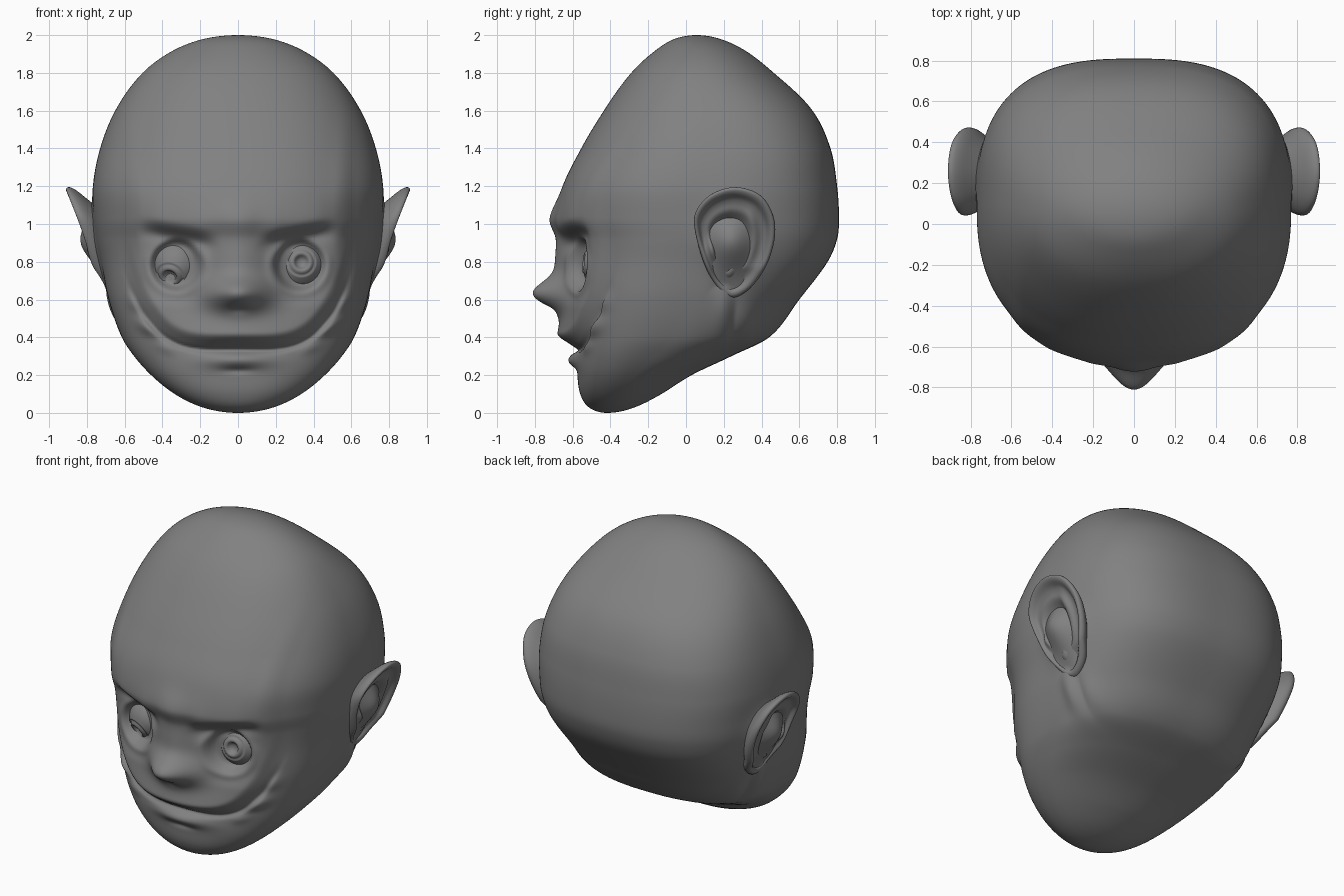
import bpy, bmesh, math
from math import exp, sin, cos, pi, sqrt
from mathutils import Vector

if "Cube" in bpy.data.objects:
    bpy.data.objects.remove(bpy.data.objects["Cube"])

# Dark clay grey
CLAY = bpy.data.materials.new("dark_grey")
CLAY.diffuse_color = (0.22, 0.22, 0.22, 1)
CLAY.use_nodes = True
CLAY.node_tree.nodes["Principled BSDF"].inputs["Base Color"].default_value = CLAY.diffuse_color


def smooth(a, b, v):
    t = max(0.0, min(1.0, (v - a) / (b - a)))
    return t * t * (3 - 2 * t)


def bump(v, centre, width):
    return exp(-((v - centre) / width) ** 2)


def spline(keys, rows, t):
    """Smooth interpolation of rows of values at increasing keys."""
    i = max(k for k in range(len(keys) - 1) if keys[k] <= t or k == 0)
    h = keys[i + 1] - keys[i]
    u = (t - keys[i]) / h

    def slope(k, c):
        a, b = max(k - 1, 0), min(k + 1, len(keys) - 1)
        return (rows[b][c] - rows[a][c]) / (keys[b] - keys[a])
    h00, h10 = 2*u**3 - 3*u*u + 1, u**3 - 2*u*u + u
    h01, h11 = 3*u*u - 2*u**3, u**3 - u*u
    return [h00 * rows[i][c] + h10 * h * slope(i, c) + h01 * rows[i+1][c] + h11 * h * slope(i+1, c)
            for c in range(len(rows[0]))]


def loft(name, rings, start=None, end=None):
    """Skin closed rings, with optional pole points at each end."""
    verts = [p for r in rings for p in r]
    n, m = len(rings[0]), len(rings)
    faces = [(i*n + j, i*n + (j+1) % n, (i+1)*n + (j+1) % n, (i+1)*n + j)
             for i in range(m - 1) for j in range(n)]
    for pole, base in ((start, 0), (end, (m-1)*n)):
        if pole is not None:
            verts.append(pole)
            faces += [(base + j, base + (j+1) % n, len(verts) - 1) for j in range(n)]
    me = bpy.data.meshes.new(name)
    me.from_pydata(verts, [], faces)
    bm = bmesh.new()
    bm.from_mesh(me)
    bmesh.ops.recalc_face_normals(bm, faces=bm.faces)
    bm.to_mesh(me)
    bm.free()
    me.polygons.foreach_set("use_smooth", [True] * len(me.polygons))
    me.materials.append(CLAY)
    ob = bpy.data.objects.new(name, me)
    bpy.context.collection.objects.link(ob)
    return ob


# Face relief: how far the face comes forward at (x, z)
def relief(x, z):
    ax = abs(x)
    # bridge and broad nose
    d = 0.10 * bump(x, 0, 0.18) * bump(z, 0.80, 0.2)
    d += 0.155 * bump(x, 0, 0.165) * bump(z, 0.63, 0.085)
    d -= 0.015 * bump(x, 0, 0.05) * bump(z, 0.55, 0.025)
    # wide muzzle ending in a smile crease
    zc = 0.335 + 3.2 * ax ** 4
    g = (z - zc) / sqrt(1 + (12.8 * ax ** 3) ** 2)
    fade = 1 - smooth(0.5, 0.63, ax)
    amp = 0.04 + 0.08 * bump(x, 0, 0.32)
    eye_gap = 1 - 0.8 * bump(ax, 0.33, 0.15) * smooth(0.55, 0.7, z)
    d += fade * amp * smooth(-0.01, 0.09, g) * exp(-(max(g, 0) / 0.27) ** 2) * eye_gap
    d -= fade * 0.018 * bump(g, -0.005, 0.014)
    # lumpy fold outside the crease
    lump = 1 + 0.6 * sin(45 * z)
    d += fade * 0.018 * lump * smooth(0.3, 0.45, ax) * bump(g, -0.035, 0.03)
    # lower lip
    d += 0.047 * bump(x, 0, 0.17) * bump(z, 0.28, 0.045)
    d -= 0.012 * bump(x, 0, 0.08) * bump(z, 0.225, 0.018)
    # brows
    h = z - (0.88 + 0.2 * ax)
    across = smooth(0.08, 0.22, ax) * (1 - smooth(0.4, 0.56, ax))
    d += 0.032 * across * smooth(-0.03, 0.07, h) * exp(-(max(h, 0) / 0.16) ** 2)
    d -= 0.025 * across * bump(h, -0.02, 0.045)
    d += 0.03 * bump(x, 0, 0.16) * bump(z, 1.03, 0.1)
    # eye sockets
    r = sqrt((ax - 0.325) ** 2 + (z - 0.785) ** 2)
    d -= 0.05 * (1 - smooth(0.1, 0.145, r))
    d += 0.01 * bump(r, 0.155, 0.022) * (1 - smooth(0.8, 0.9, z))
    return d


# Head: height, half width, front, back, front and back squareness
PROFILE = [
    (0, 0, -.42, -.42, 2, 2), (.03, .19, -.515, -.27, 2.1, 2), (.1, .335, -.56, -.13, 2.35, 2),
    (.2, .46, -.575, .03, 2.6, 2.2), (.3, .55, -.575, .24, 2.8, 2.4), (.4, .615, -.57, .44, 2.9, 2.5),
    (.6, .685, -.57, .60, 2.85, 2.6), (.8, .725, -.585, .75, 2.65, 2.7), (.92, .75, -.61, .80, 2.5, 2.7),
    (1.03, .763, -.665, .81, 2.35, 2.75), (1.2, .768, -.65, .80, 2.35, 2.75), (1.4, .73, -.555, .765, 2.3, 2.7),
    (1.6, .65, -.435, .67, 2.25, 2.5), (1.8, .505, -.29, .465, 2.15, 2.2), (1.92, .34, -.16, .31, 2, 2),
    (1.98, .18, -.06, .18, 2, 2), (2, 0, .055, .055, 2, 2)]
keys = [math.acos(1 - p[0]) for p in PROFILE]
rows = [p[1:] for p in PROFILE]
N, SEG = 240, 340
rings = []
for i in range(1, N):
    th = pi * i / N
    z = 1 - cos(th)
    w, yf, yb, nf, nb = spline(keys, rows, th)
    yc, dep = (yf + yb) / 2, (yb - yf) / 2
    ring = []
    for j in range(SEG):
        a = 2 * pi * j / SEG
        c, s = cos(a), sin(a)
        n = nf if s < 0 else nb
        r = (abs(c) ** n + abs(s) ** n) ** (-1 / n)
        x, y = w * r * c, yc + dep * r * s
        if s < 0:
            y -= relief(x, z) * smooth(0.2, 0.5, -s)
        # hollow behind each ear bowl, jaw ridge and neck hollow below it
        side = smooth(0.3, 0.6, abs(c))
        dx = -0.09 * bump(y, 0.24, 0.12) * bump(z, 0.9, 0.14)
        dx += 0.025 * bump(y, 0.2, 0.05) * bump(z, 0.54, 0.13)
        dx -= 0.02 * bump(y, 0.32, 0.06) * bump(z, 0.47, 0.13)
        x += math.copysign(dx * side, c)
        ring.append((x, y, z))
    rings.append(ring)
loft("head", rings, (0, -.42, 0), (0, .055, 2))


# Ears: outline (y, z) swept by a radial section (scale, sideways offset)
OUTLINE = [(.05, .95), (.05, 1.06), (.13, 1.155), (.26, 1.195), (.39, 1.155), (.46, 1.05),
           (.47, .93), (.43, .79), (.35, .67), (.25, .61), (.17, .66), (.10, .78)]
SECTION = [(.6, -.13), (.8, -.08), (.94, -.045), (1, -.015), (.97, .008), (.89, .006),
           (.8, -.018), (.7, -.024), (.58, -.022), (.46, -.045), (.32, -.075), (.15, -.09)]


def make_ear(name, side):
    loop = OUTLINE[-2:] + OUTLINE + OUTLINE[:3]
    edge = [spline(list(range(-2, len(loop) - 2)), loop, k / 6) for k in range(12 * 6)]
    cy, cz = 0.22, 0.90

    def place(y, z, off, front):
        lean = 0.735 + 0.17 * max(0, (z - 0.68) / 0.51) ** 1.25 - 0.4 * max(0, 0.77 - z)
        # small flap in front of the bowl and the ridge behind it
        knob = 0.04 * bump(y, 0.14, 0.04) * bump(z, 0.86, 0.06)
        knob += 0.04 * bump(y - 0.3 * (z - 0.8), 0.25, 0.03) * bump(z, 0.78, 0.07)
        knob += 0.025 * bump(y, 0.34, 0.035) * bump(z, 0.95, 0.12)
        return (side * (lean + off + knob * front), y, z)
    rings = []
    for k in range(3 * len(SECTION) - 2):
        s, off = spline(list(range(len(SECTION))), SECTION, k / 3)
        rings.append([place(cy + (y - cy) * s, cz + (z - cz) * s, off, smooth(9, 15, k)) for y, z in edge])
    loft(name, rings, None, place(cy, cz, -.092, 1))


make_ear("ear_right", 1)
make_ear("ear_left", -1)


# Eyes: turned ball with a raised iris ring and a pupil hollow
def make_eye(name, centre, aim):
    R = 0.137
    prof = [(R * sin(t), R * cos(t)) for t in [pi * (0.96 - 0.05 * k) for k in range(16)]]
    prof += [(.078, .114), (.07, .110), (.064, .117), (.056, .126), (.046, .129),
             (.036, .123), (.03, .11), (.015, .102)]
    eye = [[(r * cos(2*pi*j/48), r * sin(2*pi*j/48), a) for j in range(48)] for r, a in prof]
    ob = loft(name, eye, (0, 0, -R), (0, 0, .10))
    ob.location = centre
    ob.rotation_mode = 'QUATERNION'
    ob.rotation_quaternion = Vector(aim).to_track_quat('Z', 'Y')


make_eye("eye_right", (.325, -.415, .785), (.012, -.13, .015))
make_eye("eye_left", (-.325, -.415, .785), (-.04, -.11, -.07))
